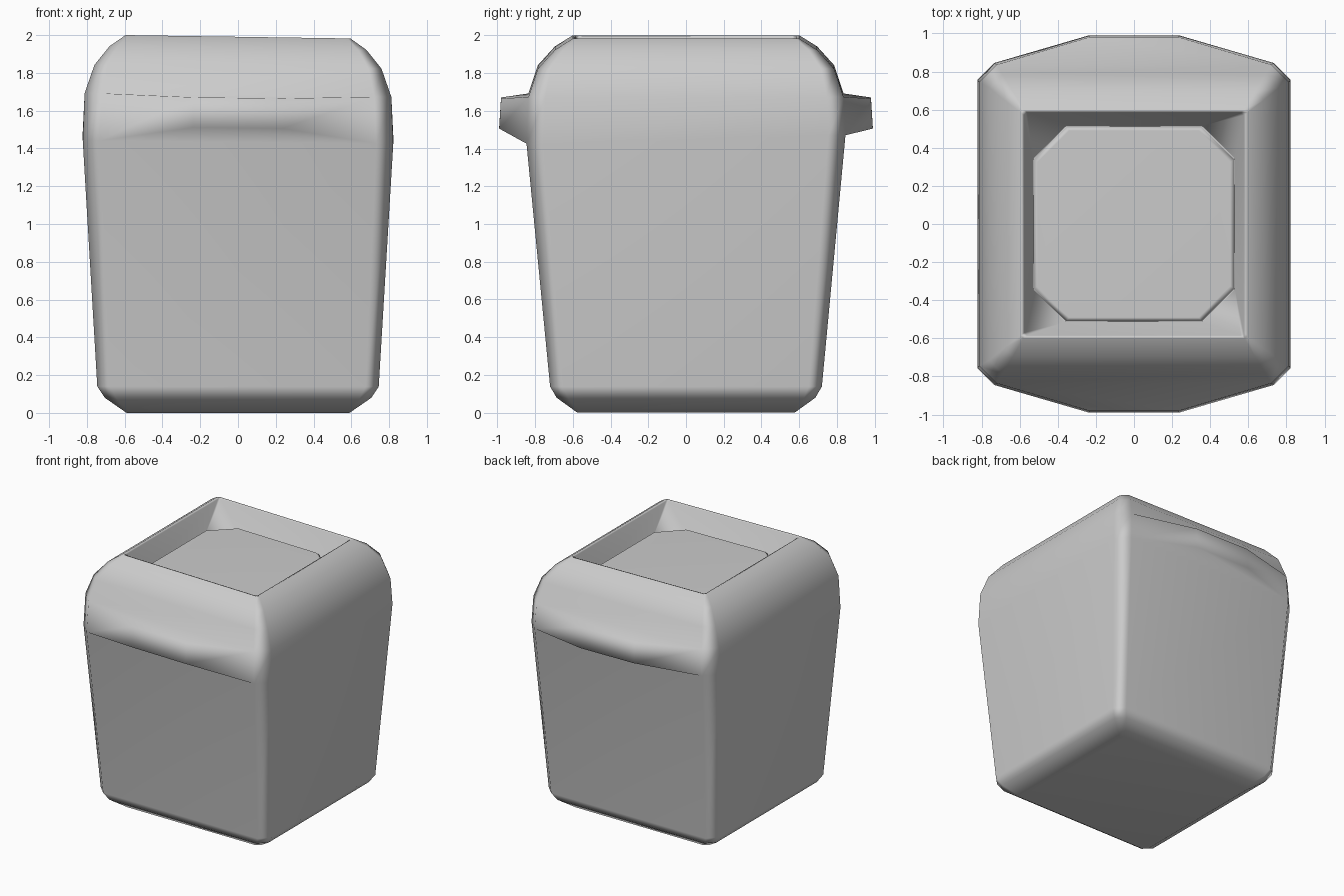
import bpy, bmesh

cube = bpy.data.objects.get("Cube")
if cube:
    bpy.data.objects.remove(cube)

grey = bpy.data.materials.new("light_grey")
grey.use_nodes = True
COLOUR = (0.6, 0.6, 0.6, 1)
grey.diffuse_color = COLOUR
grey.node_tree.nodes["Principled BSDF"].inputs["Base Color"].default_value = COLOUR

bm = bmesh.new()


def ring(z, hx, hy, cut):
    """Rectangle with cut corners, starting on the front side."""
    quarter = [(hx - cut, hy), (hx, hy - cut)]
    pts = [(-x, -y) for x, y in quarter[:1]] + [(x, -y) for x, y in quarter]
    pts += [(x, y) for x, y in quarter[::-1]]
    pts += [(-x, y) for x, y in quarter] + [(-quarter[1][0], -quarter[1][1])]
    return [bm.verts.new((x, y, z)) for x, y in pts]


# Outer shell from the base up to the rim, then down the recess to the lid plate
SECTIONS = [
    (0.0, 0.59, 0.575, 0.03),
    (0.08, 0.705, 0.685, 0.06),
    (0.14, 0.745, 0.72, 0.07),
    (1.46, 0.822, 0.845, 0.09),
    (1.69, 0.812, 0.835, 0.09),
    (1.84, 0.76, 0.785, 0.07),
    (1.94, 0.68, 0.695, 0.045),
    (2.0, 0.595, 0.6, 0.015),
    (1.995, 0.575, 0.585, 0.015),
    (1.81, 0.53, 0.515, 0.17),
    (1.84, 0.525, 0.508, 0.17),
    (1.86, 0.505, 0.49, 0.165),
]
LOW = 3  # section at the underside of the handles
rings = [ring(*s) for s in SECTIONS]
handles = []
for i, (a, b) in enumerate(zip(rings, rings[1:])):
    for k in range(8):
        n = (k + 1) % 8
        face = bm.faces.new((a[k], a[n], b[n], b[k]))
        if i == LOW and k in (0, 4):
            handles.append(face)
bm.faces.new(rings[0][::-1])
bm.faces.new(rings[-1])

# The front handle meets the body a little lower than the back one
for v in rings[LOW]:
    v.co.z += 0.025 if v.co.y > 0 else -0.02

# Pull the front and back handles out to narrow lips
for face in handles:
    side = 1 if face.calc_center_median().y > 0 else -1
    tip = bmesh.ops.extrude_discrete_faces(bm, faces=[face])["faces"][0]
    for v in tip.verts:
        upper = v.co.z > 1.6
        v.co.x = 0.235 if v.co.x > 0 else -0.235
        v.co.y = side * (0.98 if upper else 0.99)
        v.co.z = 1.675 if upper else 1.515

# Slight sideways lean of the top
for v in bm.verts:
    v.co.z -= v.co.z * 0.0075 * (v.co.x + 0.595)

bmesh.ops.recalc_face_normals(bm, faces=bm.faces)
for f in bm.faces:
    f.smooth = True
mesh = bpy.data.meshes.new("bin_body")
bm.to_mesh(mesh)
bm.free()
mesh.materials.append(grey)
body = bpy.data.objects.new("bin_body", mesh)
bpy.context.collection.objects.link(body)

# Keep the broad panels flat while the edges stay soft
weighted = body.modifiers.new("soft_edges", "WEIGHTED_NORMAL")
weighted.weight = 50
